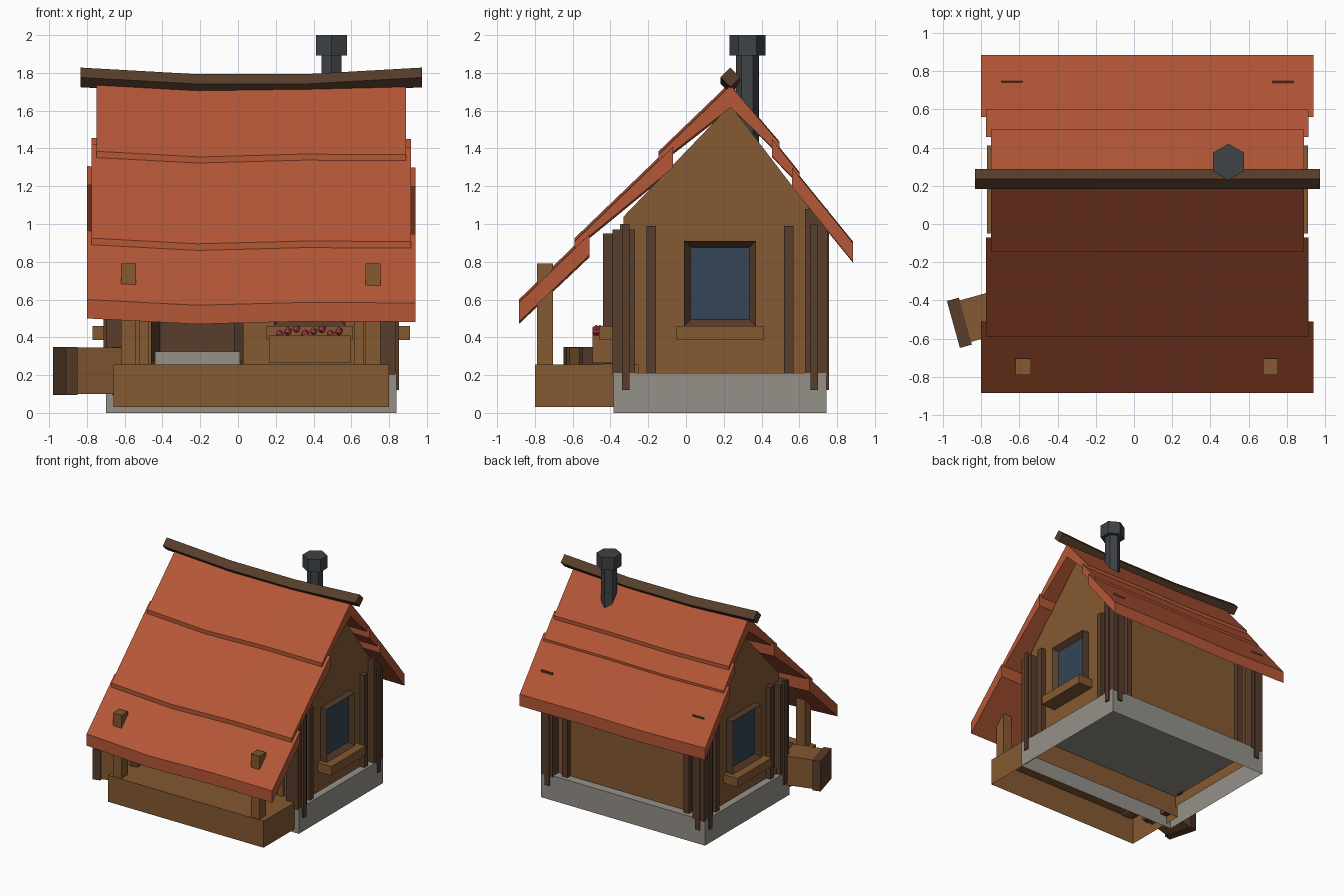
import bpy, bmesh, math
from mathutils import Matrix, Vector

if "Cube" in bpy.data.objects:
    bpy.data.objects.remove(bpy.data.objects["Cube"])


def mat(name, r, g, b):
    m = bpy.data.materials.new(name)
    m.diffuse_color = (r, g, b, 1)
    m.use_nodes = True
    m.node_tree.nodes["Principled BSDF"].inputs["Base Color"].default_value = m.diffuse_color
    return m


WOOD = mat("wood", .23, .10, .032)
DARK = mat("dark wood", .095, .047, .024)
TILE = mat("roof tile", .46, .095, .038)
STONE = mat("stone", .30, .285, .25)
GLASS = mat("glass", .035, .058, .095)
IRON = mat("iron", .05, .056, .062)
PINK = mat("flower", .5, .06, .08)
CX, CY = .07, .18          # centre of the house body
RY = .235                  # ridge line


def finish(name, bm, *mats):
    bmesh.ops.recalc_face_normals(bm, faces=bm.faces)
    me = bpy.data.meshes.new(name)
    bm.to_mesh(me)
    bm.free()
    ob = bpy.data.objects.new(name, me)
    for m in mats:
        me.materials.append(m)
    bpy.context.collection.objects.link(ob)
    return ob


def box(name, x, y, z, m, open_bottom=False, rot=0):
    bm = bmesh.new()
    bmesh.ops.create_cube(bm, size=1)
    if open_bottom:
        low = [f for f in bm.faces if f.calc_center_median().z < -.4]
        bmesh.ops.delete(bm, geom=low, context='FACES_ONLY')
    size = [b - a for a, b in (x, y, z)]
    mid = [(a + b) / 2 for a, b in (x, y, z)]
    bm.transform(Matrix.Translation(mid) @ Matrix.Rotation(rot, 4, 'Z') @ Matrix.Diagonal((*size, 1)))
    return finish(name, bm, m)


def loft(name, sections, m, open_bottom=False):
    """Join matching cross-sections into one closed solid."""
    bm = bmesh.new()
    rings = [[bm.verts.new(p) for p in s] for s in sections]
    n = len(rings[0])
    for a, b in zip(rings, rings[1:]):
        for i in range(n):
            if open_bottom and i == 0:
                continue
            bm.faces.new((a[i], a[(i + 1) % n], b[(i + 1) % n], b[i]))
    bm.faces.new(rings[0])
    bm.faces.new(rings[-1])
    return finish(name, bm, m)


def framed_panel(name, pos, w, h, depth, inset, sink, angle, panel):
    """Frame with sloped inner faces; local front is -y, pos is the wall point at the bottom middle."""
    bm = bmesh.new()
    bmesh.ops.create_cube(bm, size=1)
    bm.transform(Matrix.Translation((0, -depth / 2, h / 2)) @ Matrix.Diagonal((w, depth, h, 1)))
    front = min(bm.faces, key=lambda f: f.calc_center_median().y)
    bmesh.ops.inset_region(bm, faces=[front], thickness=inset)
    bmesh.ops.translate(bm, vec=(0, sink, 0), verts=front.verts)
    front.material_index = 1
    bm.transform(Matrix.Translation(pos) @ Matrix.Rotation(angle, 4, 'Z'))
    return finish(name, bm, DARK, panel)


# stone foundation, open below
box("foundation", (CX - .77, CX + .77), (CY - .565, CY + .565), (0, .21), STONE, True)

# walls with gable
profile = [(-.33, .12), (.67, .12), (.67, 1.06), (RY, 1.63), (-.33, 1.04)]
loft("walls", [[(x, y, z) for y, z in profile] for x in (-.64, .78)], WOOD, True)

# corner posts, their narrow feet, and the inner posts beside them
for sx, a in ((-1, "left"), (1, "right")):
    for sy, b in ((-1, "front"), (1, "back")):
        px, py = CX + sx * .71, CY + sy * .51
        top = .97 if sy < 0 else 1.08
        box(f"corner_post_{b}_{a}", (px - .055, px + .055), (py - .06, py + .06), (.2, top), DARK)
        fx, fy = CX + sx * .77, CY + sy * .50
        box(f"post_foot_side_{b}_{a}", (fx - .012, fx + .012), (fy - .02, fy + .02), (.12, 1), DARK)
        if sy > 0:
            fx, fy = CX + sx * .705, CY + .565
            box(f"post_foot_{b}_{a}", (fx - .02, fx + .02), (fy - .012, fy + .012), (.12, 1), DARK)
        ix, iy = CX + sx * .72, CY + sy * .365
        box(f"side_stud_{b}_{a}", (ix - .03, ix + .03), (iy - .025, iy + .025), (.2, .99), DARK)
        ix, iy = CX + sx * .57, CY + sy * .5
        box(f"stud_{b}_{a}", (ix - .025, ix + .025), (iy - .03, iy + .03), (.2, 1.0), DARK if sy > 0 else WOOD)

# windows with sills: right, left, front
for name, pos, ang in (("right", (.78, CY, .46), math.pi / 2),
                       ("left", (-.64, CY, .46), -math.pi / 2),
                       ("front", (.38, -.33, .46), 0)):
    framed_panel(f"window_{name}", pos, .38, .45, .06, .048, .04, ang, GLASS)
    c = Vector(pos) + Matrix.Rotation(ang, 3, 'Z') @ Vector((0, -.06, 0))
    sill = box(f"sill_{name}", (c.x - .23, c.x + .23), (c.y - .07, c.y + .07), (.385, .46), WOOD, rot=ang)
    if ang:
        continue

# door and threshold
framed_panel("door", (-.215, -.33, .26), .49, .69, .11, .068, .08, 0, DARK)
box("threshold", (-.44, .01), (-.445, -.35), (.255, .325), STONE)

# flower box
box("flower_box", (.165, .595), (-.495, -.39), (.265, .41), WOOD)
for i in range(8):
    bm = bmesh.new()
    bmesh.ops.create_icosphere(bm, subdivisions=1, radius=.022,
                               matrix=Matrix.Translation((.22 + i * .045, -.455 - .02 * (i % 2), .42 + .012 * (i % 3))))
    finish("flower", bm, PINK)

# porch deck and posts
box("porch", (-.66, .80), (-.80, -.25), (.03, .255), WOOD, True)
for x in (-.58, .715):
    box("porch_post", (x - .04, x + .04), (-.79, -.705), (.24, .79), WOOD)

# rows of sagging roof tiles: (name, half width, y0, top0, bottom0, y1, top1, bottom1)
ROWS = [("front_top", .82, RY, 1.735, 1.62, -.145, 1.37, 1.325),
        ("front_middle", .845, -.07, 1.41, 1.30, -.59, .91, .875),
        ("front_bottom", .87, -.51, .95, .84, -.885, .585, .485),
        ("back_top", .82, RY, 1.735, 1.62, .495, 1.43, 1.37),
        ("back_middle", .845, .455, 1.45, 1.36, .60, 1.27, 1.21),
        ("back_bottom", .87, .56, 1.30, 1.20, .885, .90, .80)]
SAG = (.015, -.015, 0, -.003)
for name, w, y0, t0, b0, y1, t1, b1 in ROWS:
    secs = []
    for i, s in enumerate(SAG):
        x = CX - w + 2 * w * i / 3
        if "back" in name:
            s *= .4
        secs.append([(x, y0, t0 + s), (x, y1, t1 + s), (x, y1, b1 + s), (x, y0, b0 + s)])
    loft(f"roof_{name}", secs, TILE)

# curved ridge beam
R = .052
loft("ridge_beam", [[(x, RY - R, z), (x, RY, z - R), (x, RY + R, z), (x, RY, z + R)]
                    for x, z in ((-.833, 1.776), (-.23, 1.742), (.37, 1.742), (.975, 1.776))], DARK)

# hexagonal chimney pipe and cap
for name, r, z0, z1 in (("chimney_pipe", .061, 1.3, 1.9), ("chimney_cap", .095, 1.893, 2.0)):
    ring = [(.495 + r * math.sin(k * math.pi / 3), .325 + r * math.cos(k * math.pi / 3)) for k in range(6)]
    loft(name, [[(x, y, z) for x, y in ring] for z in (z0, z1)], IRON)

# tilted chest beside the porch
A = math.radians(15.5)
axis = Vector((math.cos(A), math.sin(A)))
mid = Vector((-.765, -.476))
for name, off, l, w, z, m in (("chest_body", 0, .30, .225, (.10, .345), WOOD),
                              ("chest_cap_outer", -.155, .065, .255, (.095, .35), DARK),
                              ("chest_cap_inner", .155, .065, .255, (.095, .35), DARK)):
    c = mid + axis * off
    box(name, (c.x - l / 2, c.x + l / 2), (c.y - w / 2, c.y + w / 2), z, m, rot=A)
